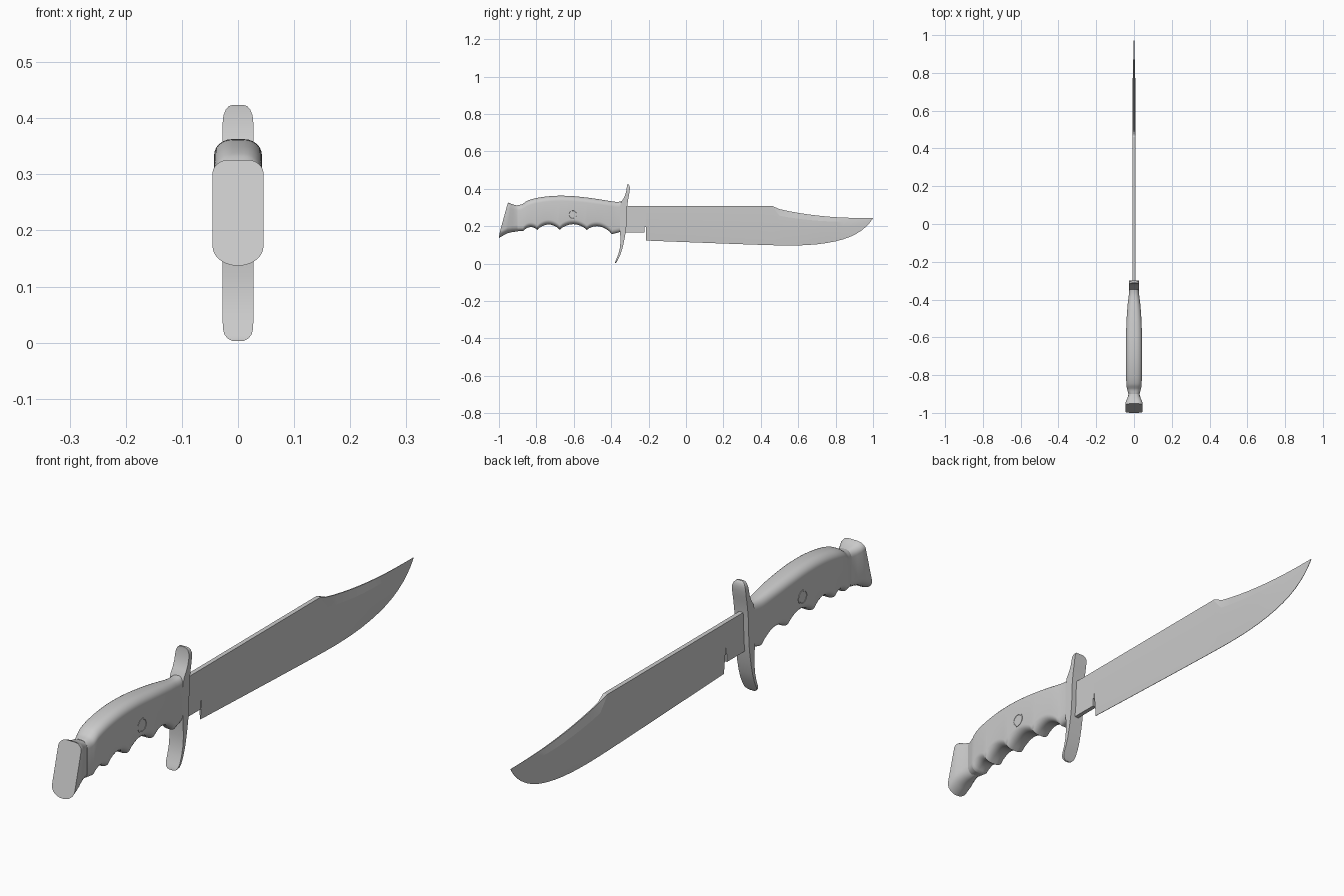
import bpy, bmesh, math

steel = bpy.data.materials.new("plain_grey")
steel.diffuse_color = (0.6, 0.6, 0.6, 1)


def loft(name, rings, angle=35):
    """Skin a list of closed rings and cap both ends."""
    bm = bmesh.new()
    rows = [[bm.verts.new(p) for p in r] for r in rings]
    n = len(rows[0])
    for a, b in zip(rows, rows[1:]):
        for i in range(n):
            j = (i + 1) % n
            bm.faces.new((a[i], a[j], b[j], b[i]))
    bm.faces.new(rows[0])
    bm.faces.new(rows[-1])
    bmesh.ops.remove_doubles(bm, verts=bm.verts, dist=1e-5)
    bmesh.ops.recalc_face_normals(bm, faces=bm.faces)
    me = bpy.data.meshes.new(name)
    bm.to_mesh(me)
    bm.free()
    me.materials.append(steel)
    ob = bpy.data.objects.new(name, me)
    bpy.context.collection.objects.link(ob)
    bpy.ops.object.select_all(action='DESELECT')
    ob.select_set(True)
    bpy.context.view_layer.objects.active = ob
    bpy.ops.object.shade_smooth_by_angle(angle=math.radians(angle))
    return ob


def curve_at(pts, t):
    """Smooth (monotone-looking Hermite) interpolation through points."""
    t = min(max(t, pts[0][0]), pts[-1][0])
    k = next(i for i in range(len(pts) - 1) if t <= pts[i + 1][0])

    def slope(i):
        a, b = pts[max(i - 1, 0)], pts[min(i + 1, len(pts) - 1)]
        return (b[1] - a[1]) / (b[0] - a[0])
    (x0, y0), (x1, y1) = pts[k], pts[k + 1]
    h = x1 - x0
    u = (t - x0) / h
    return ((2*u**3 - 3*u*u + 1) * y0 + (u**3 - 2*u*u + u) * h * slope(k)
            + (3*u*u - 2*u**3) * y1 + (u**3 - u*u) * h * slope(k + 1))


def rounded(w, zt, zb, rx_t, rz_t, rx_b, rz_b, steps=6):
    """Rounded rectangle in x-z with separate top and bottom corners."""
    pts = []
    for q in range(4):
        rx, rz = (rx_t, rz_t) if q < 2 else (rx_b, rz_b)
        sx = 1 if q in (0, 3) else -1
        for s in range(steps + 1):
            a = (q + s / steps) * math.pi / 2
            cz = zt - rz if q < 2 else zb + rz
            pts.append((sx * (w - rx) + rx * math.cos(a), cz + rz * math.sin(a)))
    return pts


# Blade: flat spine, clipped point, bevel down to the cutting edge
TOP = [(0.46, 0.308), (0.475, 0.302), (0.50, 0.291), (0.6, 0.271), (0.7, 0.257),
       (0.8, 0.248), (0.9, 0.244), (1.0, 0.243)]
BELLY = [(-0.215, 0.123), (0.2, 0.107), (0.5, 0.097), (0.6, 0.097), (0.7, 0.103),
         (0.8, 0.119), (0.88, 0.144), (0.94, 0.178), (0.98, 0.215), (1.0, 0.243)]
rings = []
for y in [-0.215, 0, 0.2, 0.4, 0.46, 0.475, 0.5, 0.55, 0.6, 0.65, 0.7, 0.75, 0.8,
          0.84, 0.88, 0.91, 0.94, 0.96, 0.98, 0.992, 0.999]:
    zt, zb = curve_at(TOP, y), curve_at(BELLY, y)
    w = 0.008 * min(1, (1.02 - y) / 0.3)
    clip = min(1, max(0, (y - 0.46) / 0.04))
    tw = w * (1 - 0.75 * clip)
    zs = zt - (zt - zb) * (0.02 + 0.16 * clip)
    zm = zb + (zt - zb) * 0.52
    half = [(tw, zt), (w, zs), (w, zm), (0.0008, zb)]
    rings.append([(x, y, z) for x, z in half] + [(-x, y, z) for x, z in half[::-1]])
loft("blade", rings, 10)

# Ricasso: unsharpened block between guard and blade, with a narrow notch
loft("ricasso", [[(x, y, z) for x, z in ((0.008, 0.308), (0.008, 0.165),
     (-0.008, 0.165), (-0.008, 0.308))] for y in (-0.34, -0.222)])
loft("ricasso_bridge", [[(x, y, z) for x, z in ((0.008, 0.308), (0.008, 0.195),
     (-0.008, 0.195), (-0.008, 0.308))] for y in (-0.222, -0.215)])

# Guard: S-curved bar with rounded ends (z, rear y, front y, half width)
GUARD = [(0.003, -0.379, -0.374, 0.010), (0.007, -0.379, -0.371, 0.018),
         (0.014, -0.377, -0.367, 0.024), (0.025, -0.372, -0.362, 0.027),
         (0.05, -0.362, -0.350, 0.0275), (0.08, -0.354, -0.340, 0.0275),
         (0.12, -0.350, -0.331, 0.0275), (0.16, -0.352, -0.324, 0.0275),
         (0.20, -0.354, -0.319, 0.0275), (0.30, -0.354, -0.315, 0.0275),
         (0.33, -0.346, -0.311, 0.0275), (0.35, -0.333, -0.308, 0.0275),
         (0.37, -0.324, -0.304, 0.0275), (0.39, -0.319, -0.301, 0.0275),
         (0.405, -0.317, -0.300, 0.026), (0.415, -0.316, -0.302, 0.022),
         (0.421, -0.316, -0.305, 0.017), (0.424, -0.316, -0.309, 0.010)]
loft("guard", [[(-w, a, z), (w, a, z), (w, b, z), (-w, b, z)] for z, a, b, w in GUARD])

# Grip: arched back, finger grooves between downward cusps
BACK = [(-0.90, 0.312), (-0.875, 0.318), (-0.85, 0.335), (-0.8, 0.350), (-0.72, 0.361),
        (-0.63, 0.362), (-0.54, 0.354), (-0.46, 0.343), (-0.40, 0.333), (-0.37, 0.330),
        (-0.34, 0.332)]
WIDTH = [(-0.90, 0.030), (-0.88, 0.035), (-0.86, 0.039), (-0.8, 0.042), (-0.6, 0.042),
         (-0.5, 0.039), (-0.42, 0.033), (-0.38, 0.028), (-0.34, 0.025)]
CUSPS = [(-0.90, 0.175), (-0.87, 0.174), (-0.795, 0.180), (-0.675, 0.181),
         (-0.53, 0.180), (-0.395, 0.157), (-0.34, 0.172)]
DEPTH = [0, 0.018, 0.028, 0.030, 0.030, 0]
rings = []
for (y0, z0), (y1, z1), d in zip(CUSPS, CUSPS[1:], DEPTH):
    for s in range(10):
        u = s / 10
        y = y0 + (y1 - y0) * u
        zb = z0 + (z1 - z0) * u + d * math.sin(math.pi * u) ** 0.8
        w = curve_at(WIDTH, y)
        sec = rounded(w, curve_at(BACK, y), zb, w * 0.75, 0.028, w * 0.75, 0.026)
        rings.append([(x, y, z) for x, z in sec])
loft("grip", rings, 50)

# Pommel: flared cap with a slanted end (top y, bottom y, top z, bottom z, half width)
POMMEL = [(-0.885, -0.875, 0.308, 0.180, 0.028), (-0.905, -0.90, 0.311, 0.172, 0.029),
          (-0.922, -0.93, 0.315, 0.168, 0.036), (-0.936, -0.955, 0.320, 0.162, 0.043),
          (-0.942, -0.97, 0.323, 0.154, 0.0455), (-0.951, -1.0, 0.326, 0.137, 0.0455)]
rings = []
for yt, yb, zt, zb, w in POMMEL:
    ring = []
    for x, z in rounded(w, zt, zb, w * 0.65, 0.024, w, 0.035):
        f = (z - zb) / (zt - zb)
        ring.append((x, yb + (yt - yb) * f ** 1.3, z))
    rings.append(ring)
loft("pommel", rings, 40)

# Medallions: round stud with a raised rim on each side of the grip
for side, label in ((1, "right"), (-1, "left")):
    prof = [(0.026, 0.038), (0.026, 0.0435), (0.021, 0.0435), (0.020, 0.0425), (0.004, 0.0425)]
    loft("medallion_" + label, [[(side * x, -0.605 + r * math.cos(a), 0.262 + r * math.sin(a))
         for a in (i * math.tau / 24 for i in range(24))] for r, x in prof])
